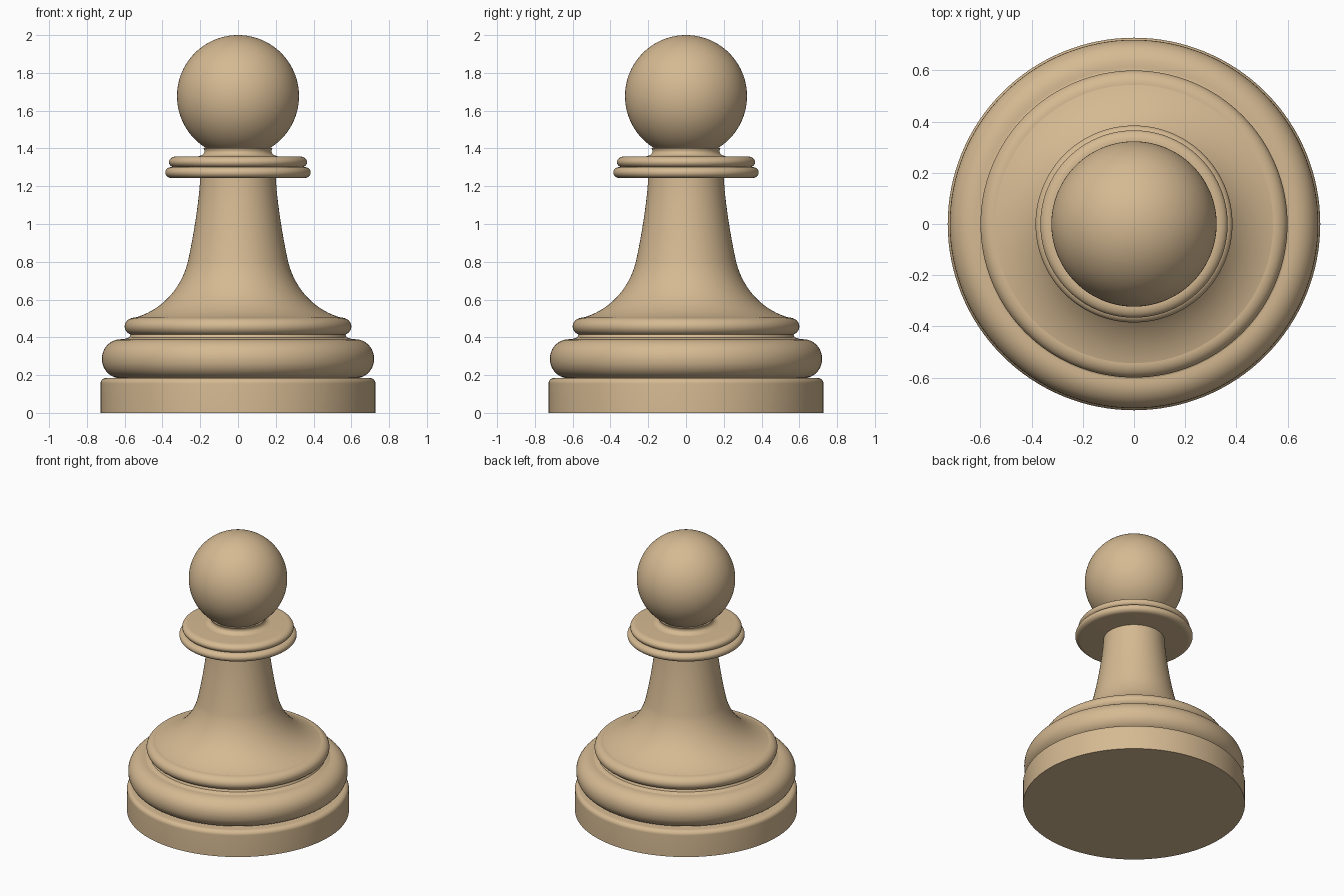
import bpy, bmesh, math
from mathutils import Vector
from mathutils.geometry import interpolate_bezier

if "Cube" in bpy.data.objects:
    bpy.data.objects.remove(bpy.data.objects["Cube"])

SEGMENTS = 128

wood = bpy.data.materials.new("pale_wood")
wood.use_nodes = True
TAN = (0.67, 0.49, 0.29, 1)
wood.diffuse_color = TAN
wood.node_tree.nodes["Principled BSDF"].inputs["Base Color"].default_value = TAN


def finish(obj):
    obj.data.materials.append(wood)
    bpy.ops.object.select_all(action="DESELECT")
    obj.select_set(True)
    bpy.context.view_layer.objects.active = obj
    bpy.ops.object.shade_smooth_by_angle(angle=math.radians(35))


def lathe(name, profile):
    """Revolve (radius, height) points about z, closing both ends on the axis."""
    pts = [(0, profile[0][1]), *profile, (0, profile[-1][1])]
    bm = bmesh.new()
    verts = [bm.verts.new((r, 0, z)) for r, z in pts]
    edges = [bm.edges.new(pair) for pair in zip(verts, verts[1:])]
    bmesh.ops.spin(bm, geom=verts + edges, cent=(0, 0, 0), axis=(0, 0, 1),
                   angle=math.tau, steps=SEGMENTS, use_merge=True)
    bmesh.ops.remove_doubles(bm, verts=bm.verts, dist=1e-5)
    bmesh.ops.recalc_face_normals(bm, faces=bm.faces)
    mesh = bpy.data.meshes.new(name)
    bm.to_mesh(mesh)
    bm.free()
    obj = bpy.data.objects.new(name, mesh)
    bpy.context.collection.objects.link(obj)
    finish(obj)


def corner(r, z, width, height, start, steps=10):
    """Quarter ellipse about (r, z), beginning at the start angle."""
    angles = [start + math.pi / 2 * i / steps for i in range(steps + 1)]
    return [(r + width * math.cos(a), z + height * math.sin(a)) for a in angles]


def rounded_disc(name, radius, z0, z1, width, height):
    """Disc with both rims rounded."""
    core = radius - width
    lathe(name, corner(core, z0 + height, width, height, -math.pi / 2)
          + corner(core, z1 - height, width, height, 0))


def bezier(*points, steps=24):
    curve = interpolate_bezier(*[Vector((r, z, 0)) for r, z in points], steps)
    return [(p.x, p.y) for p in curve]


# Foot with a softened upper rim
lathe("base_plinth", [(0.728, 0)] + corner(0.698, 0.155, 0.03, 0.03, 0))

# Wide cushion, fillet and upper ring
rounded_disc("base_cushion", 0.72, 0.183, 0.39, 0.10, 0.10)
lathe("base_fillet", [(0.62, 0.383), (0.60, 0.392), (0.575, 0.40), (0.565, 0.42)])
rounded_disc("base_ring", 0.60, 0.41, 0.505, 0.055, 0.0475)

# Flared stem: sweeping foot followed by the tapering shaft
foot = bezier((0.555, 0.502), (0.42, 0.535), (0.31, 0.64), (0.268, 0.79))
shaft = bezier((0.268, 0.79), (0.24, 0.91), (0.205, 1.12), (0.2, 1.25))
lathe("stem", foot + shaft[1:])

# Double collar and short neck
rounded_disc("lower_collar", 0.385, 1.243, 1.302, 0.035, 0.0295)
rounded_disc("upper_collar", 0.366, 1.298, 1.358, 0.04, 0.03)
lathe("neck", bezier((0.23, 1.355), (0.18, 1.36), (0.17, 1.38), (0.183, 1.402)))

# Ball head
bpy.ops.mesh.primitive_uv_sphere_add(segments=SEGMENTS, ring_count=64,
                                     radius=0.323, location=(0, 0, 1.677))
head = bpy.context.object
head.name = "head"
finish(head)
